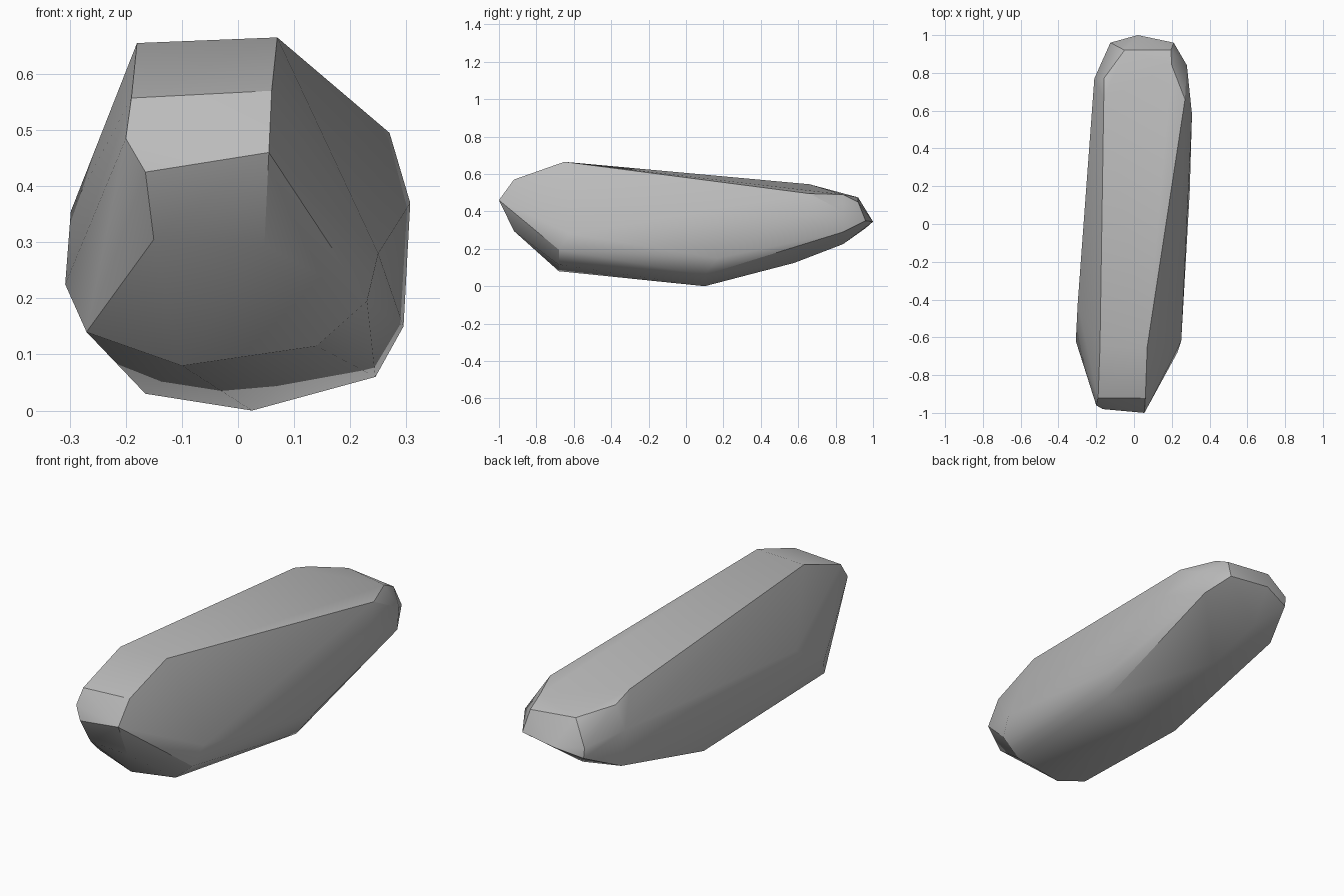
import bpy
import bmesh
import math

default_cube = bpy.data.objects.get("Cube")
if default_cube:
    bpy.data.objects.remove(default_cube, do_unlink=True)

# Chipped cross-sections from front to back: depth y, then (x, z) corners
SECTIONS = [
    (-1.0, [(.055, .46)]),
    (-.98, [(-.165, .425)]),
    (-.96, [(-.2, .485)]),
    (-.92, [(-.19, .557), (.06, .57), (.047, .295), (-.15, .305)]),
    (-.68, [(-.1, .08), (.14, .115), (.23, .195), (-.27, .14)]),
    (-.65, [(-.18, .655), (.07, .665)]),
    (-.62, [(-.308, .225), (.25, .28)]),
    (-.42, [(-.298, .355)]),
    (.1, [(.025, 0), (.245, .06), (-.165, .03)]),
    (.17, [(.295, .15)]),
    (.58, [(.307, .37), (0, .125)]),
    (.66, [(.27, .495), (-.16, .545)]),
    (.77, [(-.16, .51), (-.21, .4), (-.19, .22)]),
    (.84, [(.28, .4), (.27, .29), (.2, .49), (-.03, .225)]),
    (.92, [(-.05, .475), (.195, .45)]),
    (.96, [(-.125, .36), (-.12, .31), (.21, .35)]),
    (1.0, [(.02, .345)]),
]


def make_material(name, color):
    material = bpy.data.materials.new(name)
    material.use_nodes = True
    material.diffuse_color = color
    shader = material.node_tree.nodes["Principled BSDF"]
    shader.inputs["Base Color"].default_value = color
    return material


def make_rock(name, sections, material):
    """Wrap the corners in a convex skin and merge nearly flat facets."""
    bm = bmesh.new()
    for y, corners in sections:
        for x, z in corners:
            bm.verts.new((x, y, z))
    bmesh.ops.convex_hull(bm, input=bm.verts[:])
    loose = [v for v in bm.verts if not v.link_faces]
    bmesh.ops.delete(bm, geom=loose, context="VERTS")
    bmesh.ops.dissolve_limit(bm, angle_limit=math.radians(3),
                             verts=bm.verts[:], edges=bm.edges[:])
    bmesh.ops.recalc_face_normals(bm, faces=bm.faces[:])
    mesh = bpy.data.meshes.new(name)
    bm.to_mesh(mesh)
    bm.free()
    mesh.materials.append(material)
    rock = bpy.data.objects.new(name, mesh)
    bpy.context.collection.objects.link(rock)
    return rock


# Long worn boulder, softly shaded with crisp breaks at the steep edges
stone_grey = make_material("stone_grey", (.5, .5, .5, 1))
boulder = make_rock("boulder", SECTIONS, stone_grey)
bpy.ops.object.select_all(action="DESELECT")
boulder.select_set(True)
bpy.context.view_layer.objects.active = boulder
bpy.ops.object.shade_smooth_by_angle(angle=math.radians(30))
